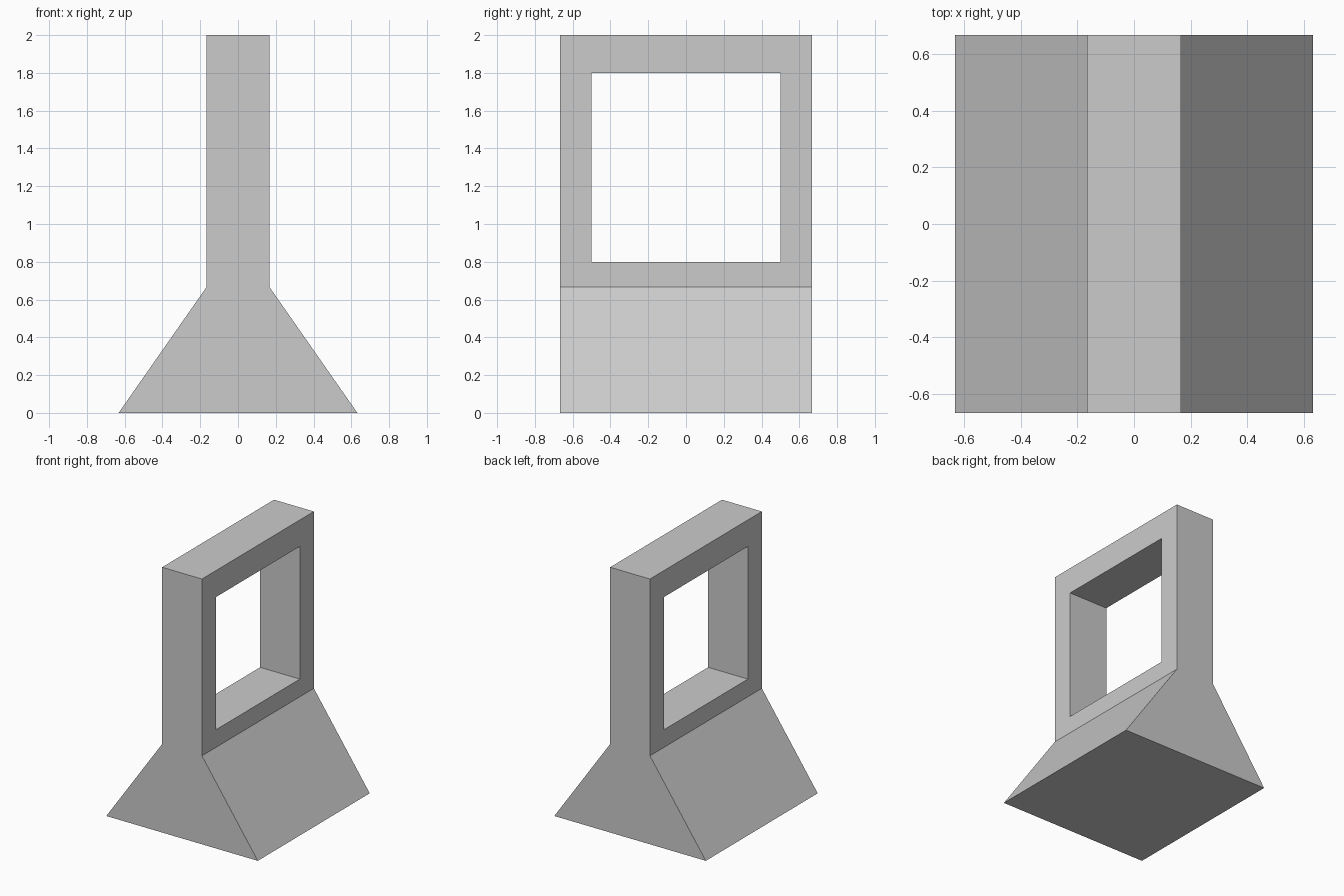
import bpy
import bmesh

default_cube = bpy.data.objects.get("Cube")
if default_cube:
    bpy.data.objects.remove(default_cube, do_unlink=True)

# Overall sizes
DEPTH = 1.333
FOOT, NECK, SHOULDER, TOP = 0.632, 0.166, 0.667, 2.0
HOLE_SIZE, HOLE_CENTRE = 1.0, 1.3

# Single plain grey
grey = bpy.data.materials.new("plain grey")
grey.use_nodes = True
colour = (0.6, 0.6, 0.6, 1.0)
grey.diffuse_color = colour
grey.node_tree.nodes["Principled BSDF"].inputs["Base Color"].default_value = colour


def extrude_profile(name, points, depth):
    """Extrude a closed x-z profile along y, centred on y = 0."""
    bm = bmesh.new()
    face = bm.faces.new([bm.verts.new((x, -depth / 2, z)) for x, z in points])
    result = bmesh.ops.extrude_face_region(bm, geom=[face], use_keep_orig=True)
    verts = [v for v in result["geom"] if isinstance(v, bmesh.types.BMVert)]
    bmesh.ops.translate(bm, verts=verts, vec=(0, depth, 0))
    bmesh.ops.recalc_face_normals(bm, faces=bm.faces)
    mesh = bpy.data.meshes.new(name)
    bm.to_mesh(mesh)
    bm.free()
    mesh.materials.append(grey)
    obj = bpy.data.objects.new(name, mesh)
    bpy.context.collection.objects.link(obj)
    return obj


# Flared foot and upright slab as one solid
right_side = [(FOOT, 0), (NECK, SHOULDER), (NECK, TOP)]
left_side = [(-x, z) for x, z in reversed(right_side)]
stand = extrude_profile("flared_stand_with_window", right_side + left_side, DEPTH)

# Square window cut through the upright from side to side
low, high = HOLE_CENTRE - HOLE_SIZE / 2, HOLE_CENTRE + HOLE_SIZE / 2
cutter = extrude_profile("window_cutter",
                         [(-1, low), (1, low), (1, high), (-1, high)], HOLE_SIZE)
cutter.hide_render = True
cutter.hide_viewport = True

window = stand.modifiers.new("window", 'BOOLEAN')
window.operation = 'DIFFERENCE'
window.solver = 'EXACT'
window.object = cutter
